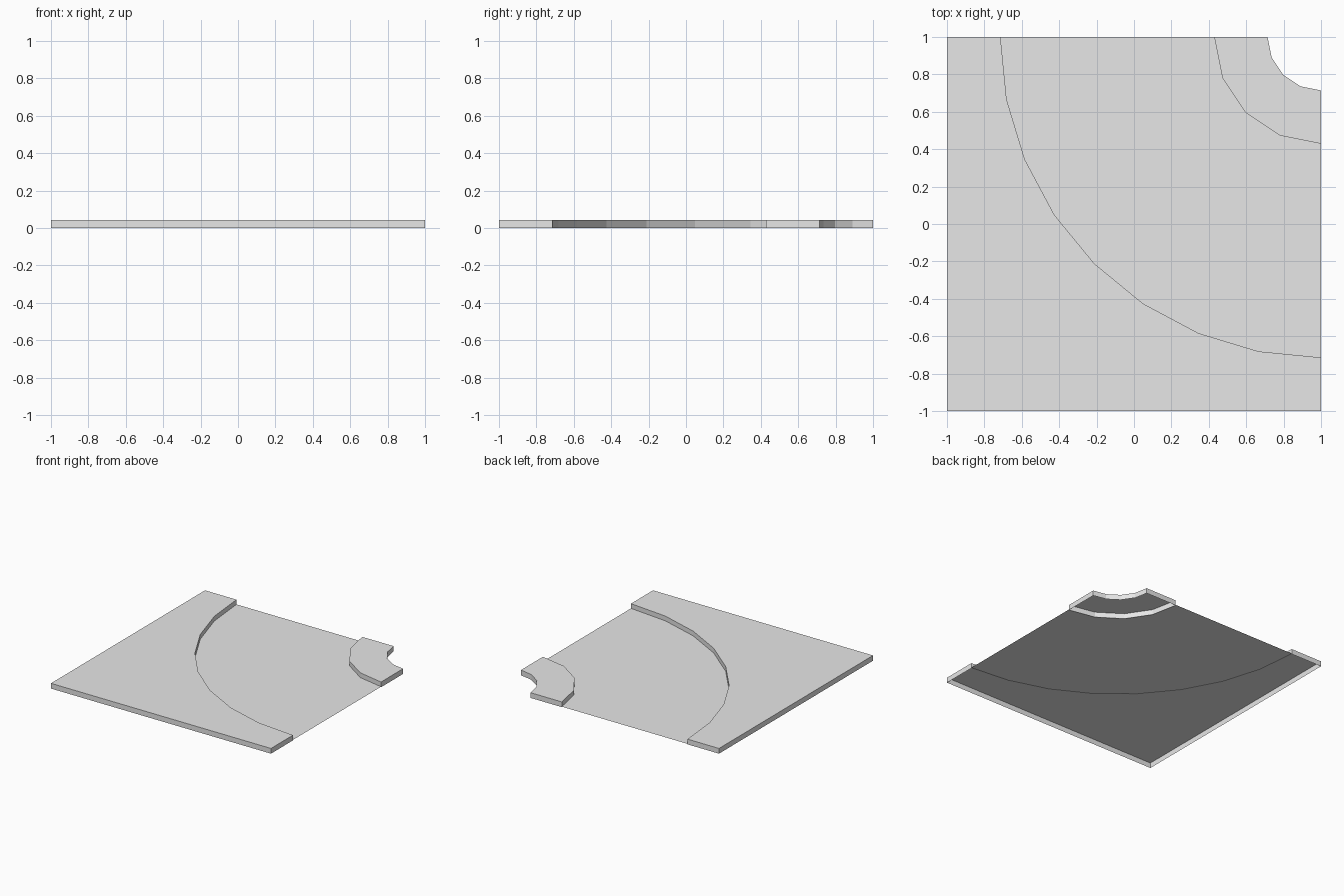
import bpy
import bmesh
from math import sin, cos, pi

cube = bpy.data.objects.get("Cube")
if cube:
    bpy.data.objects.remove(cube)

HEIGHT = 0.043   # kerb height
ROAD_Z = 0.004   # road surface, just above the ground

grey = bpy.data.materials.new("light grey")
grey.use_nodes = True
grey.diffuse_color = (0.8, 0.8, 0.8, 1)
grey.node_tree.nodes["Principled BSDF"].inputs["Base Color"].default_value = (0.8, 0.8, 0.8, 1)


def arc(radius, segments):
    """Quarter arc about the corner (1, 1), from the back edge to the +x edge."""
    angles = [i * pi / 2 / segments for i in range(segments + 1)]
    return [(1 - radius * cos(a), 1 - radius * sin(a)) for a in angles]


def slab(name, outline, z, walls):
    """Flat top from a counter-clockwise outline, with optional walls to the ground."""
    bm = bmesh.new()
    top = [bm.verts.new((x, y, z)) for x, y in outline]
    bm.faces.new(top)
    if walls:
        low = [bm.verts.new((x, y, 0)) for x, y in outline]
        for i in range(len(top)):
            j = (i + 1) % len(top)
            bm.faces.new((top[j], top[i], low[i], low[j]))
    mesh = bpy.data.meshes.new(name)
    bm.to_mesh(mesh)
    bm.free()
    mesh.materials.append(grey)
    obj = bpy.data.objects.new(name, mesh)
    bpy.context.collection.objects.link(obj)


outer = arc(1.714, 8)
middle = arc(0.571, 4)
inner = arc(0.286, 4)

# Raised pavement around the outside of the bend, open underneath
slab("outer_pavement", [(-1, 1), (-1, -1), (1, -1)] + outer[::-1], HEIGHT, True)
# Raised pavement on the inside corner, open underneath
slab("inner_pavement", middle + inner[::-1], HEIGHT, True)
# Curved road between the pavements
slab("road", outer + middle[::-1], ROAD_Z, False)
